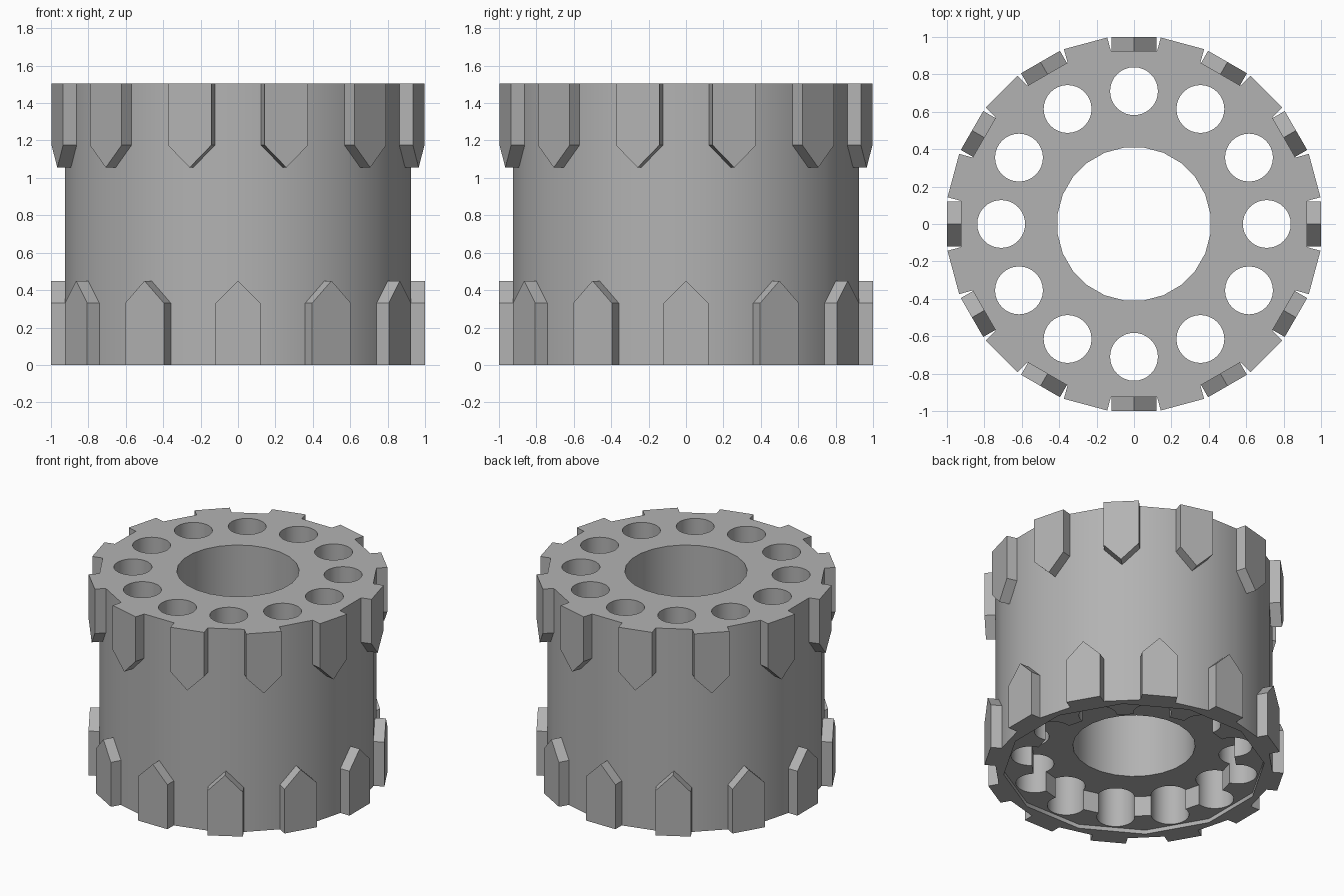
import bpy, bmesh
from math import radians, cos, pi
from mathutils import Matrix, Vector

if "Cube" in bpy.data.objects:
    bpy.data.objects.remove(bpy.data.objects["Cube"], do_unlink=True)

HEIGHT = 1.505
FLAT = 0.925        # distance from the axis to the flats of the body

grey = bpy.data.materials.new("plain_grey")
grey.use_nodes = True
colour = (0.45, 0.45, 0.45, 1)
grey.diffuse_color = colour
grey.node_tree.nodes["Principled BSDF"].inputs["Base Color"].default_value = colour


def finish(name, bm):
    bmesh.ops.recalc_face_normals(bm, faces=bm.faces)
    mesh = bpy.data.meshes.new(name)
    bm.to_mesh(mesh)
    bm.free()
    mesh.materials.append(grey)
    obj = bpy.data.objects.new(name, mesh)
    bpy.context.collection.objects.link(obj)
    return obj


def add_drum(bm, radius, low, high, sides, turn=0.0, centre=(0, 0)):
    """Upright prism between two heights."""
    place = Matrix.Translation((*centre, (low + high) / 2)) @ Matrix.Rotation(turn, 4, "Z")
    bmesh.ops.create_cone(bm, cap_ends=True, segments=sides, radius1=radius,
                          radius2=radius, depth=high - low, matrix=place)


def drum(name, *args):
    bm = bmesh.new()
    add_drum(bm, *args)
    return finish(name, bm)


def cut(target, cutter):
    mod = target.modifiers.new("cut", "BOOLEAN")
    mod.operation = "DIFFERENCE"
    mod.solver = "EXACT"
    mod.object = cutter
    bpy.ops.object.select_all(action="DESELECT")
    bpy.context.view_layer.objects.active = target
    target.select_set(True)
    bpy.ops.object.modifier_apply(modifier=mod.name)
    bpy.data.objects.remove(cutter, do_unlink=True)


# Body, with a flat behind every tooth
half_step = pi / 24
body = drum("body", FLAT / cos(half_step), 0, HEIGHT, 24, half_step)

# Shallow twelve-sided step and deeper round recess in the underside
cut(body, drum("step_cutter", 0.88, -0.2, 0.03, 12, pi / 12))
cut(body, drum("recess_cutter", 0.69, -0.3, 0.18, 24, half_step))

# Centre bore
cut(body, drum("bore_cutter", 0.412, -0.4, HEIGHT + 0.2, 24, half_step))

# Ring of twelve through holes
bm = bmesh.new()
for i in range(12):
    c = Matrix.Rotation(i * pi / 6, 3, "Z") @ Vector((0.71, 0, 0))
    add_drum(bm, 0.128, -0.5, HEIGHT + 0.3, 32, 0.0, (c.x, c.y))
cut(body, finish("hole_cutter", bm))

bpy.ops.object.select_all(action="DESELECT")
body.select_set(True)
bpy.context.view_layer.objects.active = body
bpy.ops.object.shade_smooth_by_angle(angle=radians(30))


def tooth_ring(name, base, shoulder, tip, turn):
    """Twelve pointed teeth standing out from the body."""
    w = 0.12
    outline = [(-w, base), (w, base), (w, shoulder), (0, tip), (-w, shoulder)]
    bm = bmesh.new()
    for i in range(12):
        spin = Matrix.Rotation(turn + i * pi / 6, 3, "Z")
        inner, outer = [[bm.verts.new(spin @ Vector((x, -d, z))) for x, z in outline]
                        for d in (FLAT - 0.01, 1.0)]
        bm.faces.new(inner)
        bm.faces.new(outer)
        for a in range(5):
            b = (a + 1) % 5
            bm.faces.new((inner[a], inner[b], outer[b], outer[a]))
    return finish(name, bm)


tooth_ring("lower_teeth", 0, 0.33, 0.45, 0)
tooth_ring("upper_teeth", HEIGHT, HEIGHT - 0.33, HEIGHT - 0.45, pi / 12)
